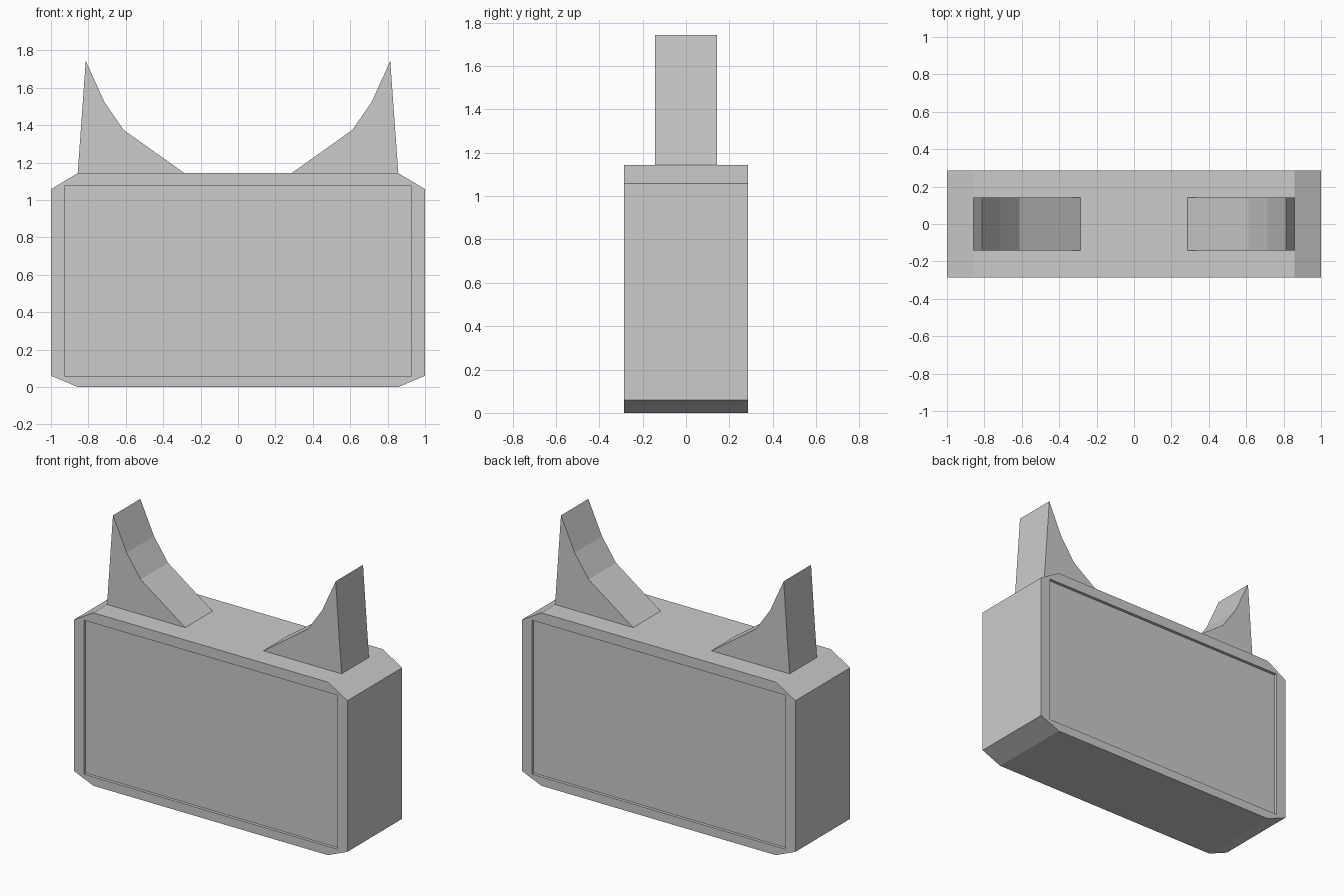
import bpy, bmesh

if "Cube" in bpy.data.objects:
    bpy.data.objects.remove(bpy.data.objects["Cube"])


def prism(name, profile, y0, y1):
    """Extrude an x-z profile along y."""
    bm = bmesh.new()
    face = bm.faces.new([bm.verts.new((x, y0, z)) for x, z in profile])
    ext = bmesh.ops.extrude_face_region(bm, geom=[face])
    verts = [g for g in ext["geom"] if isinstance(g, bmesh.types.BMVert)]
    bmesh.ops.translate(bm, verts=verts, vec=(0, y1 - y0, 0))
    bmesh.ops.recalc_face_normals(bm, faces=bm.faces)
    mesh = bpy.data.meshes.new(name)
    bm.to_mesh(mesh)
    bm.free()
    obj = bpy.data.objects.new(name, mesh)
    bpy.context.collection.objects.link(obj)
    return obj


TOP, DEPTH, RECESS = 1.143, 0.286, 0.02

# Body: block with chamfered ends
half = [(0.857, 0), (1, 0.06), (1, 1.058), (0.857, TOP)]
body = prism("body", half + [(-x, z) for x, z in reversed(half)], -DEPTH, DEPTH)

# Shallow rectangular recess on front and back
panel = [(-0.927, 0.058), (0.927, 0.058), (0.927, 1.075), (-0.927, 1.075)]
for side, label in ((-1, "front"), (1, "back")):
    cutter = prism(label + "_recess_cutter", panel,
                   side * (DEPTH - RECESS), side * (DEPTH + 0.1))
    cutter.hide_render = True
    mod = body.modifiers.new(label + "_recess", 'BOOLEAN')
    mod.operation = 'DIFFERENCE'
    mod.solver = 'EXACT'
    mod.object = cutter
    bpy.context.view_layer.objects.active = body
    bpy.ops.object.modifier_apply(modifier=mod.name)
    bpy.data.objects.remove(cutter)

# Horns: curved inner edge, feet sunk slightly into the body
horn = [(0.286, TOP - 0.02), (0.857, TOP - 0.02), (0.857, TOP), (0.814, 1.743),
        (0.714, 1.523), (0.611, 1.374), (0.286, TOP)]
for side, label in ((-1, "left"), (1, "right")):
    prism(label + "_horn", [(side * x, z) for x, z in horn], -0.143, 0.143)
